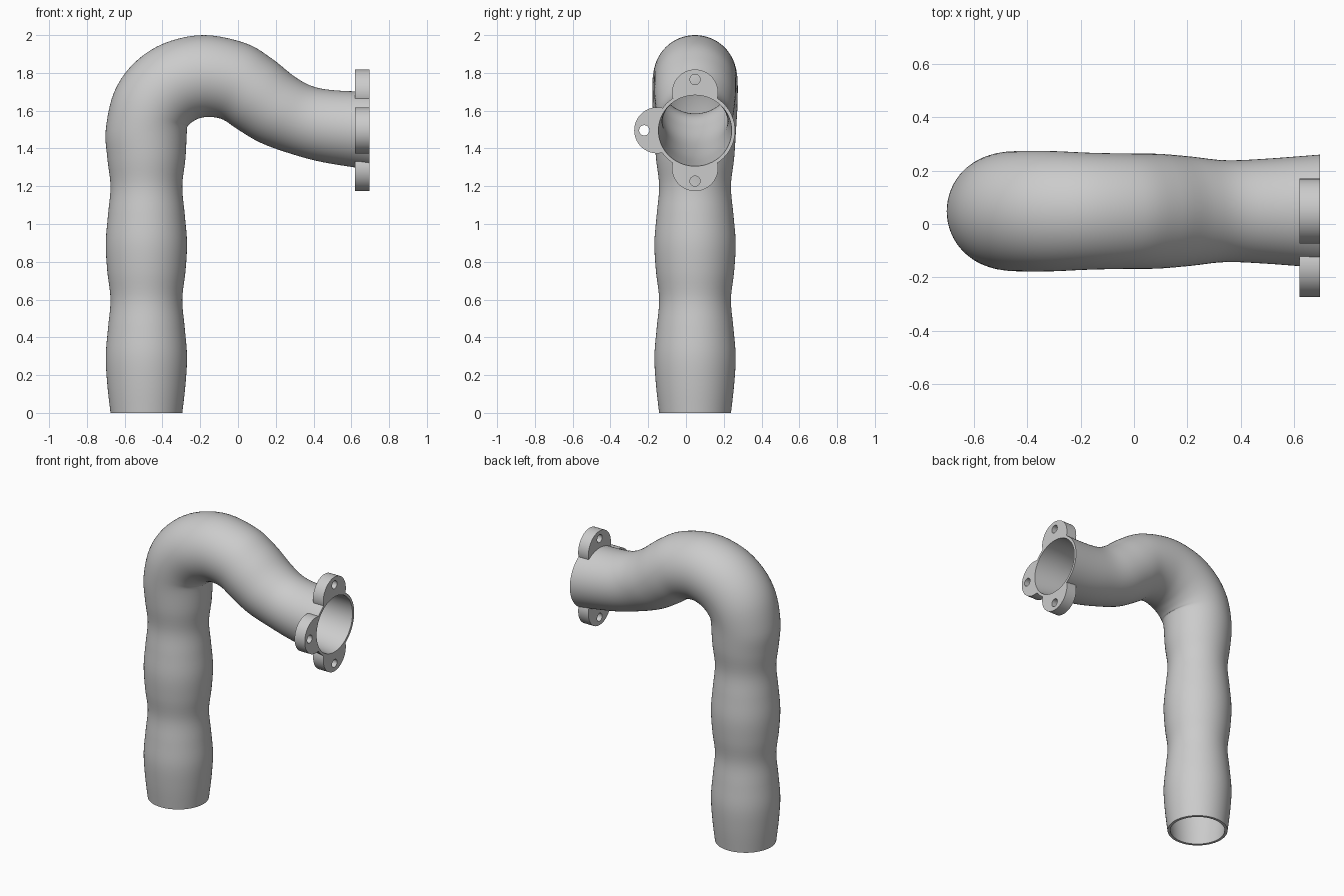
import bpy, bmesh
from math import sin, cos, pi, sqrt
from mathutils import Vector

if "Cube" in bpy.data.objects:
    bpy.data.objects.remove(bpy.data.objects["Cube"])

CY = 0.048      # y of the pipe's centre plane
WALL = 0.018
SEG = 64

# Pipe stations: outer x, outer z, inner x, inner z, half width in y
stations = []
for i in range(10):
    z = 0.15 * i
    r = (0.190, 0.207, 0.215, 0.203)[i % 4]
    stations.append((-0.485 - r, z, -0.485 + r, z, r))
stations += [
    (-0.70, 1.50, -0.27, 1.50, 0.217),
    (-0.655, 1.70, -0.262, 1.522, 0.224),
    (-0.55, 1.852, -0.238, 1.543, 0.226),
    (-0.39, 1.957, -0.203, 1.56, 0.225),
    (-0.18, 2.0, -0.15, 1.567, 0.219),
    (0.04, 1.957, -0.08, 1.553, 0.216),
    (0.18, 1.875, 0.0, 1.50, 0.215),
    (0.30, 1.78, 0.12, 1.43, 0.205),
    (0.40, 1.727, 0.28, 1.372, 0.191),
    (0.52, 1.707, 0.45, 1.327, 0.196),
    (0.697, 1.70, 0.697, 1.288, 0.212),
]


def smooth_stations(pts, steps=5):
    """Catmull-Rom interpolation through the stations."""
    pts = [Vector(p) for p in pts]
    ext = [2 * pts[0] - pts[1]] + pts + [2 * pts[-1] - pts[-2]]
    ext[0] = pts[0].copy()
    ext[-1] = pts[-1].copy()
    out = []
    for i in range(1, len(ext) - 2):
        a, b, c, d = ext[i - 1:i + 3]
        for k in range(steps):
            t = k / steps
            out.append(0.5 * (2 * b + (c - a) * t + (2 * a - 5 * b + 4 * c - d) * t ** 2
                              + (3 * b - a - 3 * c + d) * t ** 3))
    return out + [pts[-1]]


def finish(bm, name):
    bmesh.ops.recalc_face_normals(bm, faces=bm.faces)
    mesh = bpy.data.meshes.new(name)
    bm.to_mesh(mesh)
    bm.free()
    ob = bpy.data.objects.new(name, mesh)
    bpy.context.collection.objects.link(ob)
    bpy.ops.object.select_all(action='DESELECT')
    ob.select_set(True)
    bpy.context.view_layer.objects.active = ob
    bpy.ops.object.shade_smooth_by_angle(angle=0.6)
    return ob


def bridge(bm, a, b):
    n = len(a)
    for i in range(n):
        bm.faces.new((a[i], a[(i + 1) % n], b[(i + 1) % n], b[i]))


# Hollow pipe: outer skin, then inner skin back, closed at both rims
bm = bmesh.new()


def ring(s, inset):
    outer, inner = Vector((s[0], CY, s[1])), Vector((s[2], CY, s[3]))
    mid, half = (outer + inner) / 2, (outer - inner) / 2
    half *= (half.length - inset) / half.length
    w = s[4] - inset
    return [bm.verts.new(mid + half * cos(a) + Vector((0, w * sin(a), 0)))
            for a in (2 * pi * k / SEG for k in range(SEG))]


path = smooth_stations(stations)
rings = [ring(s, 0) for s in path] + [ring(s, WALL) for s in reversed(path)]
for i in range(len(rings)):
    bridge(bm, rings[i], rings[(i + 1) % len(rings)])
finish(bm, "pipe")


# Mounting ears: discs trimmed by the bore, each with a bolt hole
def ear(name, angle, axis_z=1.496, x0=0.62, x1=0.697):
    bore, disc_c, disc_r, hole_c, hole_r = 0.196, 0.2, 0.122, 0.269, 0.027
    n = 120
    outline, hole = [], []
    for k in range(n):
        a = 2 * pi * k / n
        dx, dy = cos(a), sin(a)
        e = hole_c - disc_c
        t = -e * dx + sqrt((e * dx) ** 2 - e * e + disc_r ** 2)
        disc = (hole_c * dx) ** 2 - hole_c ** 2 + bore ** 2
        if dx < 0 and disc > 0:
            t = min(t, -hole_c * dx - sqrt(disc))
        outline.append((hole_c + t * dx, t * dy))
        hole.append((hole_c + hole_r * dx, hole_r * dy))
    bm = bmesh.new()

    def loop(pts, x):
        c, s = cos(angle), sin(angle)
        return [bm.verts.new((x, CY + u * c - v * s, axis_z + u * s + v * c)) for u, v in pts]

    loops = [loop(outline, x0), loop(outline, x1), loop(hole, x1), loop(hole, x0)]
    for i in range(4):
        bridge(bm, loops[i], loops[(i + 1) % 4])
    finish(bm, name)


for name, angle in (("ear_top", pi / 2), ("ear_front", pi), ("ear_bottom", -pi / 2)):
    ear(name, angle)
